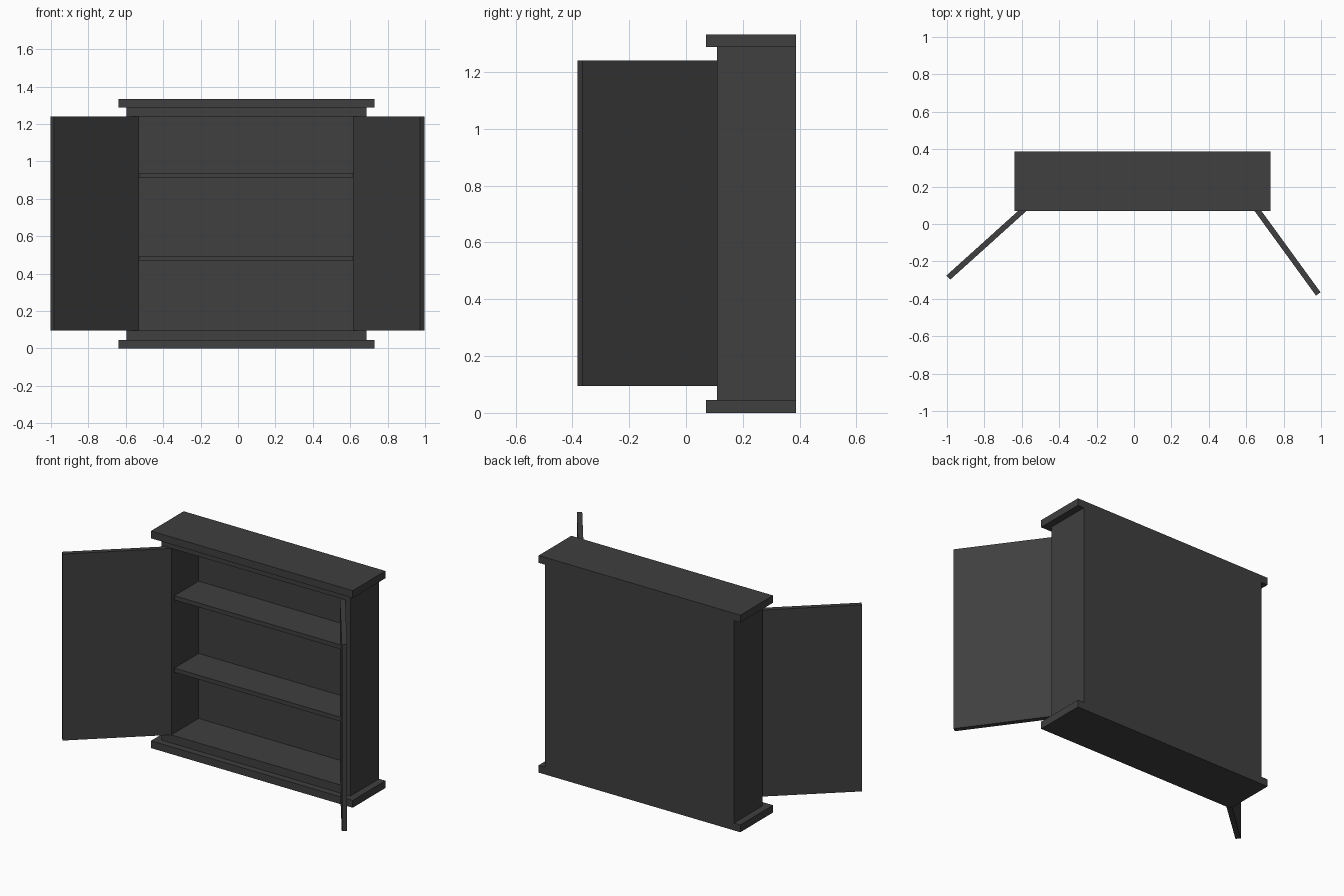
import bpy
import math
from mathutils import Matrix, Vector

cube = bpy.data.objects.get("Cube")
if cube:
    bpy.data.objects.remove(cube, do_unlink=True)

# One charcoal finish for everything
charcoal = bpy.data.materials.new("charcoal")
charcoal.use_nodes = True
colour = (0.05, 0.05, 0.05, 1)
charcoal.diffuse_color = colour
charcoal.node_tree.nodes["Principled BSDF"].inputs["Base Color"].default_value = colour


def box(name, low, high):
    """Axis-aligned box between two corners."""
    low, high = Vector(low), Vector(high)
    bpy.ops.mesh.primitive_cube_add(size=1)
    obj = bpy.context.object
    obj.name = name
    size = high - low
    obj.data.transform(Matrix.Translation((low + high) / 2) @ Matrix.Diagonal((*size, 1)))
    obj.data.materials.append(charcoal)
    return obj


# Main dimensions
LEFT, RIGHT = -0.597, 0.687
IN_LEFT, IN_RIGHT = -0.53, 0.615
FRONT, BACK, INNER_BACK = 0.11, 0.387, 0.375
BASE_TOP, FLOOR, CEILING, CAP_BOTTOM, TOP = 0.045, 0.095, 1.24, 1.288, 1.333
OVERHANG = 0.043

# Overhanging base and cap
for name, z0, z1 in (("base", 0, BASE_TOP), ("cap", CAP_BOTTOM, TOP)):
    box(name, (LEFT - OVERHANG, FRONT - 0.04, z0), (RIGHT + OVERHANG, BACK, z1))

# Carcass
box("right_side", (LEFT, FRONT, BASE_TOP), (IN_LEFT, BACK, CAP_BOTTOM))
box("left_side", (IN_RIGHT, FRONT, BASE_TOP), (RIGHT, BACK, CAP_BOTTOM))
box("floor_panel", (IN_LEFT, FRONT, BASE_TOP), (IN_RIGHT, BACK, FLOOR))
box("ceiling_panel", (IN_LEFT, FRONT, CEILING), (IN_RIGHT, BACK, CAP_BOTTOM))
box("back_panel", (IN_LEFT, INNER_BACK, FLOOR), (IN_RIGHT, BACK, CEILING))

# Shelves, set slightly back from the opening
for name, z in (("lower_shelf", 0.481), ("upper_shelf", 0.925)):
    box(name, (IN_LEFT, FRONT + 0.03, z - 0.013), (IN_RIGHT, INNER_BACK, z + 0.013))

# Open doors, swung about the inner edges of the opening
for name, hinge_x, side, angle in (("right_door", IN_LEFT, -1, 42),
                                   ("left_door", IN_RIGHT, 1, 54)):
    door = box(name, (0, 0, FLOOR), (side * 0.609, 0.03, CEILING))
    door.location = (hinge_x, FRONT, 0)
    door.rotation_euler.z = -side * math.radians(angle)
